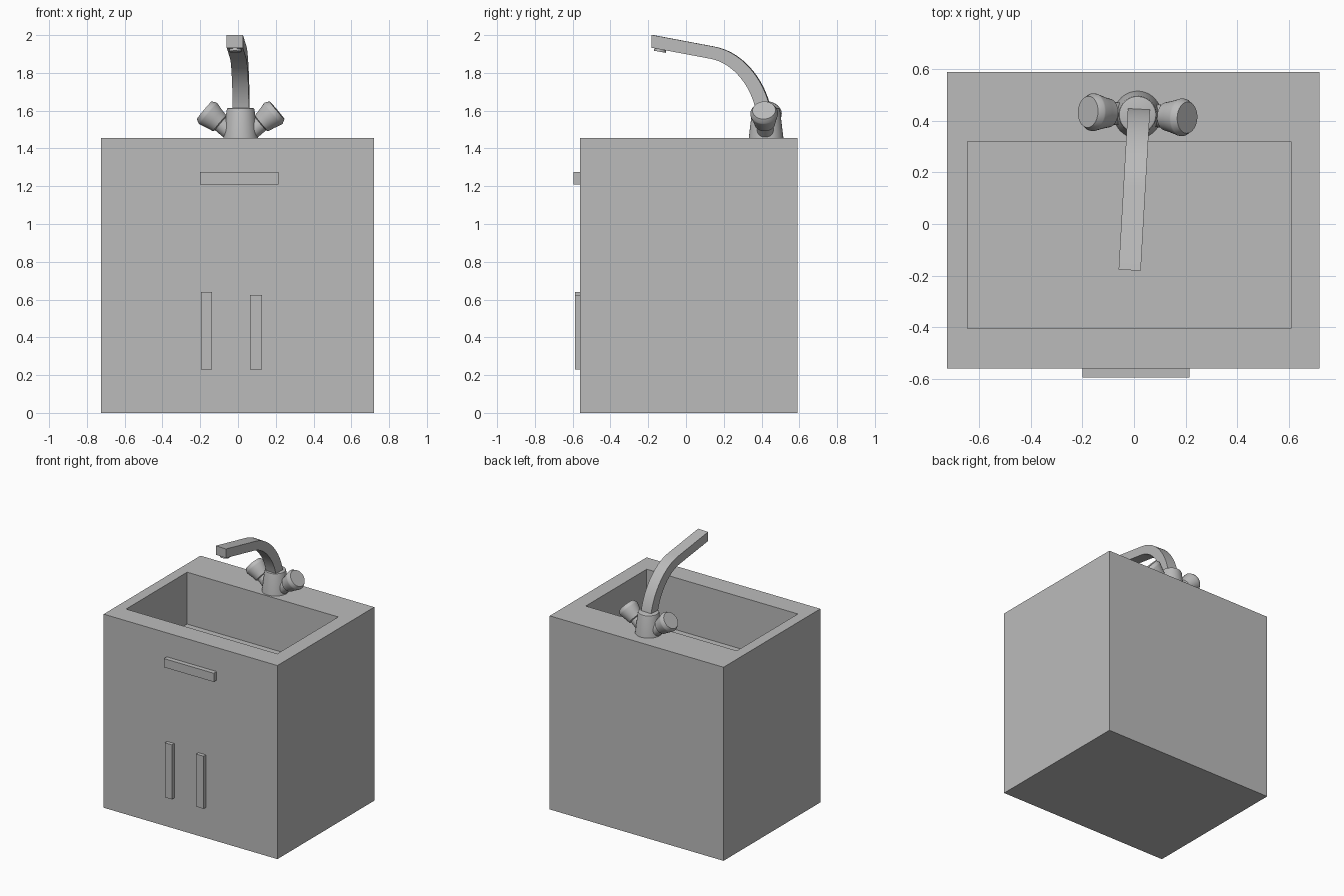
import bpy, bmesh, math
from mathutils import Matrix, Vector

if "Cube" in bpy.data.objects:
    bpy.data.objects.remove(bpy.data.objects["Cube"], do_unlink=True)

grey = bpy.data.materials.new("plain grey")
grey.use_nodes = True
GREY = (0.5, 0.5, 0.5, 1)
grey.diffuse_color = GREY
grey.node_tree.nodes["Principled BSDF"].inputs["Base Color"].default_value = GREY


def finish(name, bm, matrix=None, smooth=False):
    """Turn a bmesh into a named, coloured object."""
    if matrix:
        bm.transform(matrix)
    bmesh.ops.recalc_face_normals(bm, faces=bm.faces[:])
    mesh = bpy.data.meshes.new(name)
    bm.to_mesh(mesh)
    bm.free()
    mesh.materials.append(grey)
    obj = bpy.data.objects.new(name, mesh)
    bpy.context.collection.objects.link(obj)
    if smooth:
        bpy.ops.object.select_all(action='DESELECT')
        obj.select_set(True)
        bpy.context.view_layer.objects.active = obj
        bpy.ops.object.shade_smooth_by_angle(angle=math.radians(35))
    return obj


def box(low, high):
    """A box between two corners."""
    bm = bmesh.new()
    bmesh.ops.create_cube(bm, size=1)
    for v in bm.verts:
        v.co = [h if c > 0 else l for c, l, h in zip(v.co, low, high)]
    return bm


def lathe(profile, sides=32):
    """Closed solid turned about z from (radius, height) pairs."""
    bm = bmesh.new()
    rings = []
    for r, z in profile:
        rings.append([bm.verts.new((r * math.cos(a), r * math.sin(a), z))
                      for a in (math.tau * i / sides for i in range(sides))])
    for lower, upper in zip(rings, rings[1:]):
        for i in range(sides):
            j = (i + 1) % sides
            bm.faces.new((lower[i], lower[j], upper[j], upper[i]))
    bm.faces.new(rings[0])
    bm.faces.new(rings[-1])
    return bm


# Cabinet with a sunken basin in its top
TOP = 1.455
DEPTH = 0.39
bm = box((-0.725, -0.56, 0), (0.72, 0.59, TOP))
bm.normal_update()
lid = max(bm.faces, key=lambda f: f.calc_center_median().z)
bmesh.ops.inset_region(bm, faces=[lid], thickness=0.08)
for v in lid.verts:
    v.co.x = 0.61 if v.co.x > 0 else -0.647
    v.co.y = 0.32 if v.co.y > 0 else -0.405
floor = bmesh.ops.extrude_discrete_faces(bm, faces=[lid])["faces"][0]
for v in floor.verts:
    v.co.z -= DEPTH
finish("cabinet", bm)

# Drain plate on the basin floor
finish("drain", lathe([(0.064, 0), (0.064, 0.004)]),
       Matrix.Translation((-0.027, 0.025, TOP - DEPTH)))

# Drawer and door handles
finish("drawer_handle", box((-0.2, -0.595, 1.21), (0.215, -0.56, 1.275)))
finish("right_door_handle", box((-0.197, -0.588, 0.23), (-0.138, -0.56, 0.64)))
finish("left_door_handle", box((0.063, -0.588, 0.23), (0.126, -0.56, 0.625)))

# Tap: everything shares one slightly turned frame
tap = Matrix.Translation((0.014, 0.424, TOP)) @ Matrix.Rotation(math.radians(-3.3), 4, 'Z')
finish("tap_base", lathe([(0.092, 0), (0.074, 0.148), (0.071, 0.157), (0.064, 0.16)]),
       tap, True)

# Knobs on slanted necks, mirrored left and right
knob = [(0.044, 0.05), (0.044, 0.14), (0.055, 0.145), (0.062, 0.18),
        (0.073, 0.222), (0.073, 0.23), (0.061, 0.252)]
for side, name in ((1, "left_knob"), (-1, "right_knob")):
    tilt = Matrix.Translation((0, 0, -0.015)) @ Matrix.Rotation(side * math.radians(50), 4, 'Y')
    finish(name, lathe(knob), tap @ tilt, True)

# Spout: straight arm, then a bend down into the base
arm = Vector((-0.284, 0.452))
c1, c2, foot = Vector((-0.134, 0.425)), Vector((-0.024, 0.265)), Vector((-0.009, 0.115))
path = [Vector((-0.604, 0.512))]
STEPS = 16
for i in range(STEPS + 1):
    t = i / STEPS
    s = 1 - t
    path.append(arm * s**3 + c1 * 3 * s * s * t + c2 * 3 * s * t * t + foot * t**3)
bm = bmesh.new()
rings = []
for i, p in enumerate(path):
    along = (path[min(i + 1, len(path) - 1)] - path[max(i - 1, 0)]).normalized()
    out = Vector((-along.y, along.x)) * (0.033 + 0.005 * i / STEPS)
    if i == 0:
        out = Vector((0, 0.034))
    rings.append([bm.verts.new((0.004 + x, (p + out * k).x, (p + out * k).y))
                  for x, k in ((-0.043, -1), (0.043, -1), (0.043, 1), (-0.043, 1))])
for a, b in zip(rings, rings[1:]):
    for i in range(4):
        j = (i + 1) % 4
        bm.faces.new((a[i], a[j], b[j], b[i]))
bm.faces.new(rings[0])
bm.faces.new(rings[-1])
finish("spout", bm, tap, True)

# Outlet under the spout tip
outlet = Matrix.Translation((0.004, -0.563, 0.457)) @ Matrix.Rotation(math.radians(-10), 4, 'X')
finish("outlet", lathe([(0.032, 0), (0.032, 0.03)]), tap @ outlet, True)
